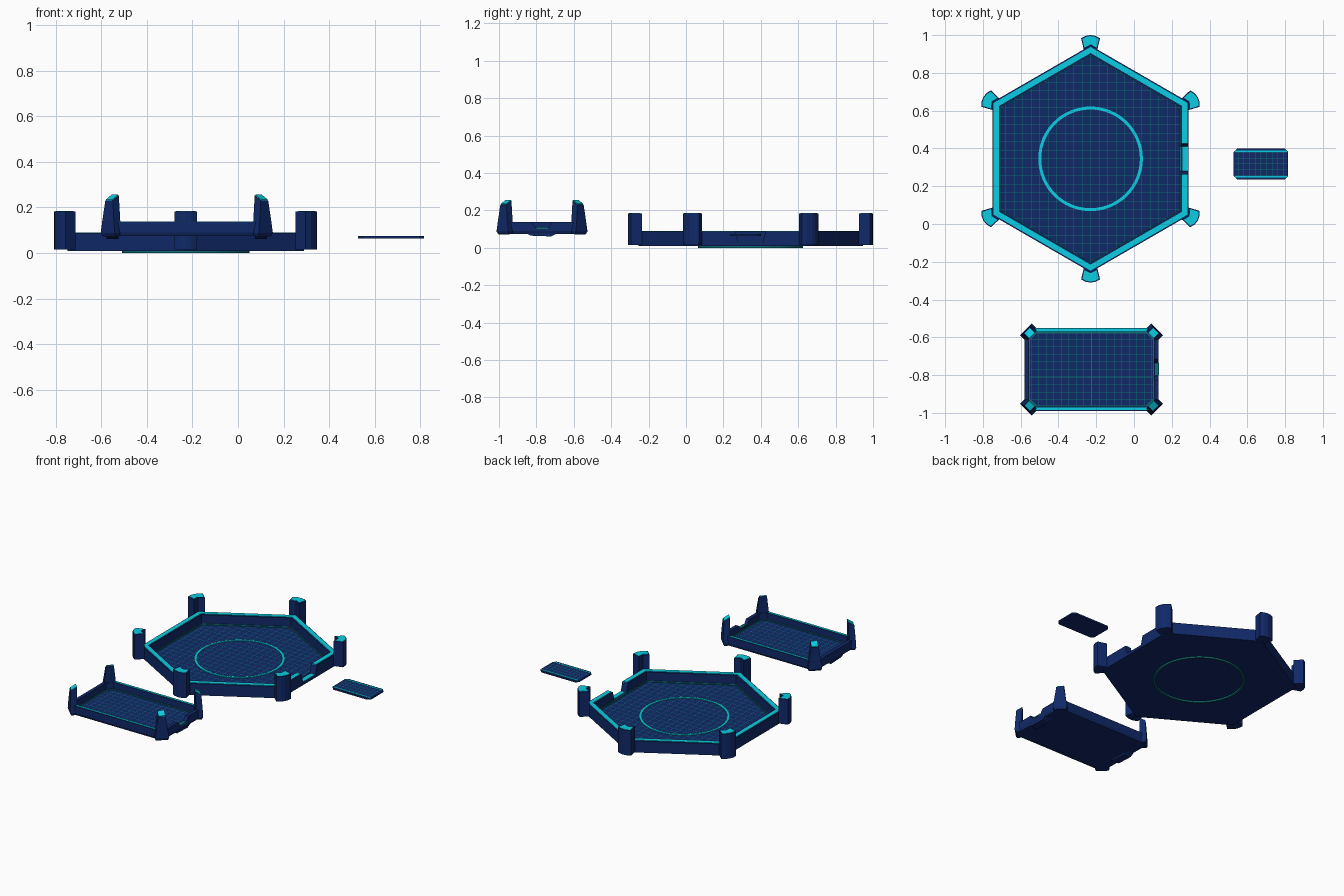
import bpy, bmesh, math
from mathutils import Vector

if "Cube" in bpy.data.objects:
    bpy.data.objects.remove(bpy.data.objects["Cube"])


def material(name, rgb):
    m = bpy.data.materials.new(name)
    m.diffuse_color = (*rgb, 1)
    m.use_nodes = True
    m.node_tree.nodes["Principled BSDF"].inputs["Base Color"].default_value = m.diffuse_color
    return m


NAVY = material("navy", (0.005, 0.022, 0.14))
CYAN = material("cyan", (0.003, 0.62, 0.76))
TEAL = material("teal", (0.004, 0.16, 0.18))


def finish(name, bm, mat):
    bmesh.ops.recalc_face_normals(bm, faces=bm.faces)
    me = bpy.data.meshes.new(name)
    bm.to_mesh(me)
    bm.free()
    me.materials.append(mat)
    ob = bpy.data.objects.new(name, me)
    bpy.context.collection.objects.link(ob)
    return ob


def loft(name, sections, mat, closed=False):
    """Skin equal-length loops; cap the ends, or join last to first."""
    bm = bmesh.new()
    loops = [[bm.verts.new(p) for p in s] for s in sections]
    n = len(loops[0])
    pairs = list(zip(loops, loops[1:])) + ([(loops[-1], loops[0])] if closed else [])
    for a, b in pairs:
        for i in range(n):
            j = (i + 1) % n
            bm.faces.new((a[i], a[j], b[j], b[i]))
    if not closed:
        bm.faces.new(loops[0][::-1])
        bm.faces.new(loops[-1])
    return finish(name, bm, mat)


def at(pts, z):
    return [(x, y, z) for x, y in pts]


def prism(name, pts, z0, z1, mat):
    return loft(name, [at(pts, z0), at(pts, z1)], mat)


def frame(name, outer, inner, z0, z1, mat):
    return loft(name, [at(outer, z0), at(outer, z1), at(inner, z1), at(inner, z0)], mat, True)


def poly(c, r, n, start=90):
    return [(c[0] + r * math.cos(math.radians(start + 360 * i / n)),
             c[1] + r * math.sin(math.radians(start + 360 * i / n))) for i in range(n)]


def chamfered(c, hx, hy, k):
    p = [(hx, hy - k), (hx - k, hy), (k - hx, hy), (-hx, hy - k),
         (-hx, k - hy), (k - hx, -hy), (hx - k, -hy), (hx, k - hy)]
    return [(c[0] + x, c[1] + y) for x, y in p]


def shrink(pts, s):
    cx = sum(p[0] for p in pts) / len(pts)
    cy = sum(p[1] for p in pts) / len(pts)
    return [(cx + (x - cx) * s, cy + (y - cy) * s) for x, y in pts]


def notch(objs, x, y, z0, z1, low, high):
    """Cut a flared opening through walls that face +x."""
    prof = [(-low, z0), (low, z0), (high, z1), (-high, z1)]
    cut = loft("notch_cutter", [[(x + d, y + a, b) for a, b in prof] for d in (-0.06, 0.06)], NAVY)
    cut.hide_render = True
    for ob in objs:
        m = ob.modifiers.new("notch", 'BOOLEAN')
        m.operation, m.object, m.solver = 'DIFFERENCE', cut, 'EXACT'
        bpy.context.view_layer.objects.active = ob
        bpy.ops.object.modifier_apply(modifier=m.name)
    bpy.data.objects.remove(cut)


def grid_lines(name, c, hx, hy, step, z, span_x, span_y):
    """Thin floor lines; span functions give the half length at an offset."""
    bm = bmesh.new()
    w = 0.0015

    def quad(x0, x1, y0, y1):
        bm.faces.new([bm.verts.new((c[0] + x, c[1] + y, z))
                      for x, y in ((x0, y0), (x1, y0), (x1, y1), (x0, y1))])
    for i in range(-int(hx / step), int(hx / step) + 1):
        h = span_y(i * step)
        quad(i * step - w, i * step + w, -h, h)
    for i in range(-int(hy / step), int(hy / step) + 1):
        h = span_x(i * step)
        quad(-h, h, i * step - w, i * step + w)
    return finish(name, bm, TEAL)


# Hexagonal tray: floor, wall, glowing rim, floor trim
H = (-0.23, 0.345)
prism("hex_floor", poly(H, 0.585, 6), 0.01, 0.022, NAVY)
wall = frame("hex_wall", poly(H, 0.60, 6), poly(H, 0.55, 6), 0.01, 0.088, NAVY)
rim = frame("hex_rim_glow", poly(H, 0.592, 6), poly(H, 0.560, 6), 0.08, 0.091, CYAN)
frame("hex_floor_trim", poly(H, 0.552, 6), poly(H, 0.545, 6), 0.02, 0.03, TEAL)
notch([wall, rim], 0.27, 0.345, 0.028, 0.12, 0.065, 0.09)
prism("hex_notch_sill", [(0.257, 0.28), (0.287, 0.28), (0.287, 0.41), (0.257, 0.41)],
      0.02, 0.031, CYAN)
R = 0.55
grid_lines("hex_grid", H, R * 0.86, R * 0.98, 0.045, 0.0228,
           lambda y: min(R * 0.866, (R - abs(y)) * math.sqrt(3)),
           lambda x: R - abs(x) / math.sqrt(3))

# Rings above and below the floor
frame("floor_ring", poly(H, 0.277, 64), poly(H, 0.261, 64), 0.02, 0.026, CYAN)
frame("base_ring", poly(H, 0.280, 64), poly(H, 0.268, 64), 0.0, 0.012, TEAL)

# Six corner posts wrapped around the hexagon's corners
POST = [(0.6, 0), (0.579, 0.036), (0.638, 0.050), (0.651, 0.026),
        (0.655, 0), (0.651, -0.026), (0.638, -0.050), (0.579, -0.036)]
CAP = [(0.606, 0), (0.589, 0.033), (0.635, 0.043), (0.646, 0.023),
       (0.650, 0), (0.646, -0.023), (0.635, -0.043), (0.589, -0.033)]
for k in range(6):
    a = math.radians(90 + 60 * k)
    ca, sa = math.cos(a), math.sin(a)

    def turn(pts):
        return [(H[0] + r * ca - t * sa, H[1] + r * sa + t * ca) for r, t in pts]
    prism(f"hex_post_{k}", turn(POST), 0.015, 0.183, NAVY)
    prism(f"hex_post_cap_{k}", turn(CAP), 0.178, 0.185, CYAN)

# Rectangular tray
T = (-0.225, -0.77)
prism("tray_floor", chamfered(T, 0.345, 0.21, 0.04), 0.075, 0.09, NAVY)
outer, inner = chamfered(T, 0.355, 0.22, 0.045), chamfered(T, 0.332, 0.197, 0.035)
low = chamfered(T, 0.348, 0.213, 0.045)
side = loft("tray_wall", [at(low, 0.074), at(outer, 0.09), at(outer, 0.137),
                          at(inner, 0.137), at(inner, 0.074)], NAVY, True)
notch([side], 0.118, -0.77, 0.108, 0.17, 0.035, 0.08)
prism("tray_notch_sill", [(0.110, -0.80), (0.132, -0.80), (0.132, -0.737), (0.110, -0.737)],
      0.102, 0.111, TEAL)
frame("tray_floor_trim", inner, chamfered(T, 0.325, 0.19, 0.033), 0.088, 0.094, TEAL)
grid_lines("tray_grid", T, 0.325, 0.19, 0.04, 0.0908, lambda y: 0.33, lambda x: 0.195)
for s in (-1, 1):
    y = T[1] + s * 0.2085
    prism("tray_rim_glow", [(T[0] - 0.305, y - 0.007), (T[0] + 0.305, y - 0.007),
                            (T[0] + 0.305, y + 0.007), (T[0] - 0.305, y + 0.007)],
          0.13, 0.139, CYAN)
    # Shallow lip under each end
    lip = [(-0.85, 0.076), (-0.83, 0.065), (-0.72, 0.061), (-0.69, 0.076)]
    loft("tray_end_lip", [[(T[0] + s * d, a, b) for a, b in lip] for d in (0.30, 0.352)], NAVY)

# Four tapered corner posts with outward-sloping glowing tops
for sx in (-1, 1):
    for sy in (-1, 1):
        c = Vector((T[0] + sx * 0.333, T[1] + sy * 0.198, 0))
        d = Vector((sx, sy, 0)).normalized()
        t = Vector((-d.y, d.x, 0))

        def section(r0, r1, h, z_in, z_out):
            return [c + d * r + t * w + Vector((0, 0, z)) for r, w, z in
                    ((r0, -h, z_in), (r1, -h, z_out), (r1, h, z_out), (r0, h, z_in))]
        loft("tray_post", [section(-0.02, 0.012, 0.038, 0.075, 0.072),
                           section(-0.02, 0.020, 0.044, 0.09, 0.088),
                           section(-0.022, 0.018, 0.036, 0.14, 0.14),
                           section(-0.026, 0.012, 0.023, 0.252, 0.23)], NAVY)
        loft("tray_post_cap", [section(-0.025, 0.010, 0.020, 0.250, 0.23),
                               section(-0.025, 0.010, 0.020, 0.257, 0.236)], CYAN)

# Small flat card with two bright stripes and cross lines
C = (0.672, 0.318)
prism("card", chamfered(C, 0.144, 0.082, 0.018), 0.064, 0.074, NAVY)
for s in (-1, 1):
    y = C[1] + s * 0.067
    prism("card_stripe", [(0.535, y - 0.004), (0.809, y - 0.004),
                          (0.809, y + 0.004), (0.535, y + 0.004)], 0.07, 0.0755, CYAN)
grid_lines("card_grid", C, 0.135, 0.06, 0.03, 0.0746, lambda y: 0.138, lambda x: 0.064)
